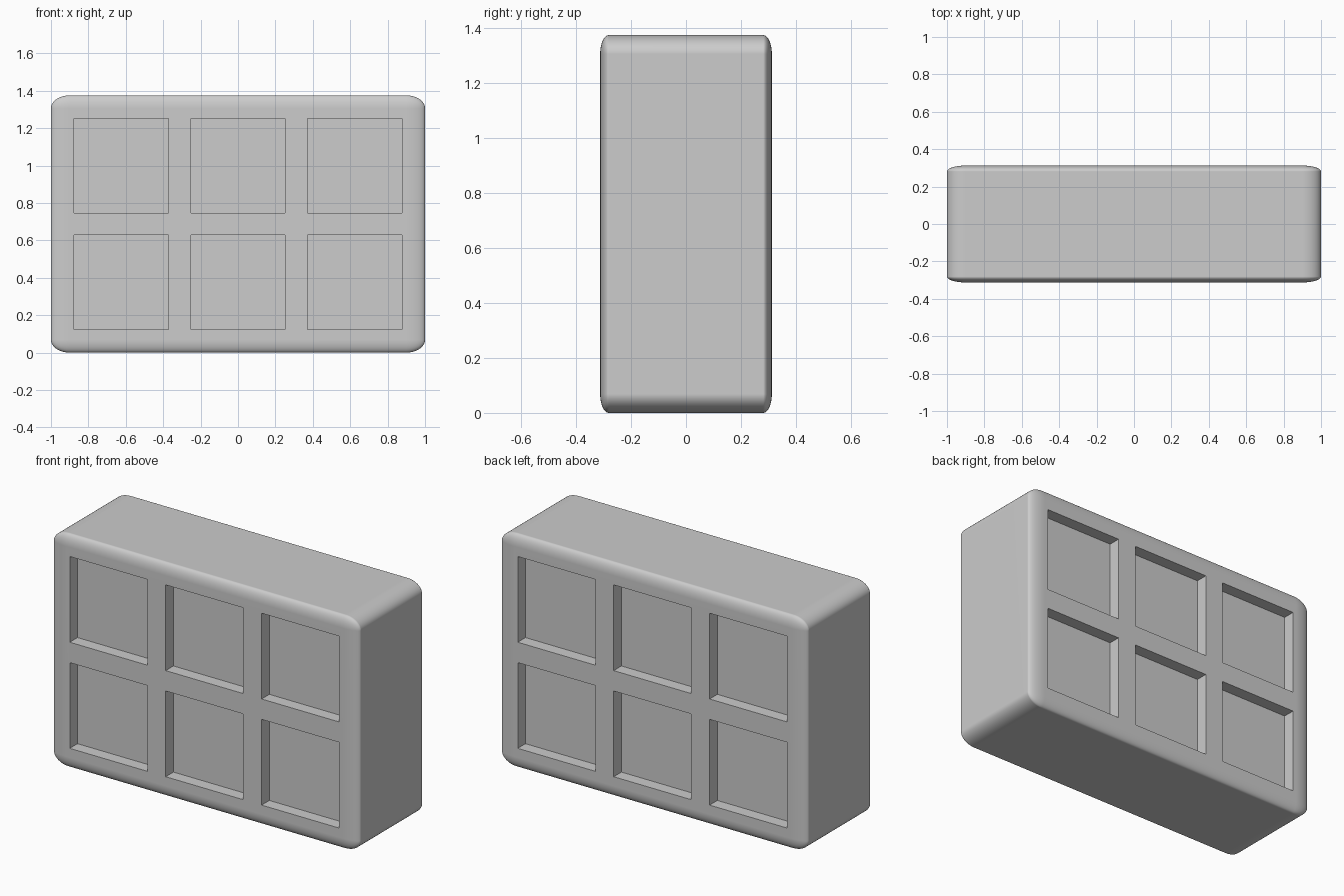
import bpy, bmesh
from mathutils import Matrix, Vector

if "Cube" in bpy.data.objects:
    bpy.data.objects.remove(bpy.data.objects["Cube"], do_unlink=True)

SIZE = Vector((2.0, 0.625, 1.375))
CENTRE = Vector((0, 0, SIZE.z / 2))
PITCH, HOLE, DEPTH = 0.625, 0.505, 0.072

grey = bpy.data.materials.new("light grey")
grey.use_nodes = True
colour = (0.604, 0.604, 0.604, 1)
grey.diffuse_color = colour
grey.node_tree.nodes["Principled BSDF"].inputs["Base Color"].default_value = colour


def make_object(name, bm):
    mesh = bpy.data.meshes.new(name)
    bm.to_mesh(mesh)
    bm.free()
    mesh.materials.append(grey)
    obj = bpy.data.objects.new(name, mesh)
    bpy.context.collection.objects.link(obj)
    return obj


def add_box(bm, centre, size):
    matrix = Matrix.Translation(centre) @ Matrix.Diagonal((*size, 1))
    bmesh.ops.create_cube(bm, size=1, matrix=matrix)


# Block: a rounded unit cube stretched to size, so the rounding is elliptical
bm = bmesh.new()
bmesh.ops.create_cube(bm, size=1)
bmesh.ops.bevel(bm, geom=bm.edges[:], offset=0.05, offset_type="OFFSET",
                segments=10, profile=0.5, affect="EDGES")
bmesh.ops.transform(bm, verts=bm.verts,
                    matrix=Matrix.Translation(CENTRE) @ Matrix.Diagonal((*SIZE, 1)))
block = make_object("window_block", bm)

# Cutter: two rows of three square recesses on both front and back
bm = bmesh.new()
for side in (-1, 1):
    for column in (-1, 0, 1):
        for row in (-0.5, 0.5):
            centre = CENTRE + Vector((column * PITCH, side * SIZE.y / 2, row * PITCH))
            add_box(bm, centre, (HOLE, 2 * DEPTH, HOLE))
cutter = make_object("recess_cutter", bm)
cutter.hide_render = True

cut = block.modifiers.new("recesses", "BOOLEAN")
cut.operation = "DIFFERENCE"
cut.solver = "EXACT"
cut.object = cutter

# Apply the cut, then smooth the rounding while keeping flat faces flat
bpy.ops.object.select_all(action="DESELECT")
block.select_set(True)
bpy.context.view_layer.objects.active = block
bpy.ops.object.modifier_apply(modifier=cut.name)
bpy.data.objects.remove(cutter, do_unlink=True)
bpy.ops.object.shade_smooth_by_angle(angle=0.6)
weighted = block.modifiers.new("flat_face_normals", "WEIGHTED_NORMAL")
weighted.keep_sharp = True
